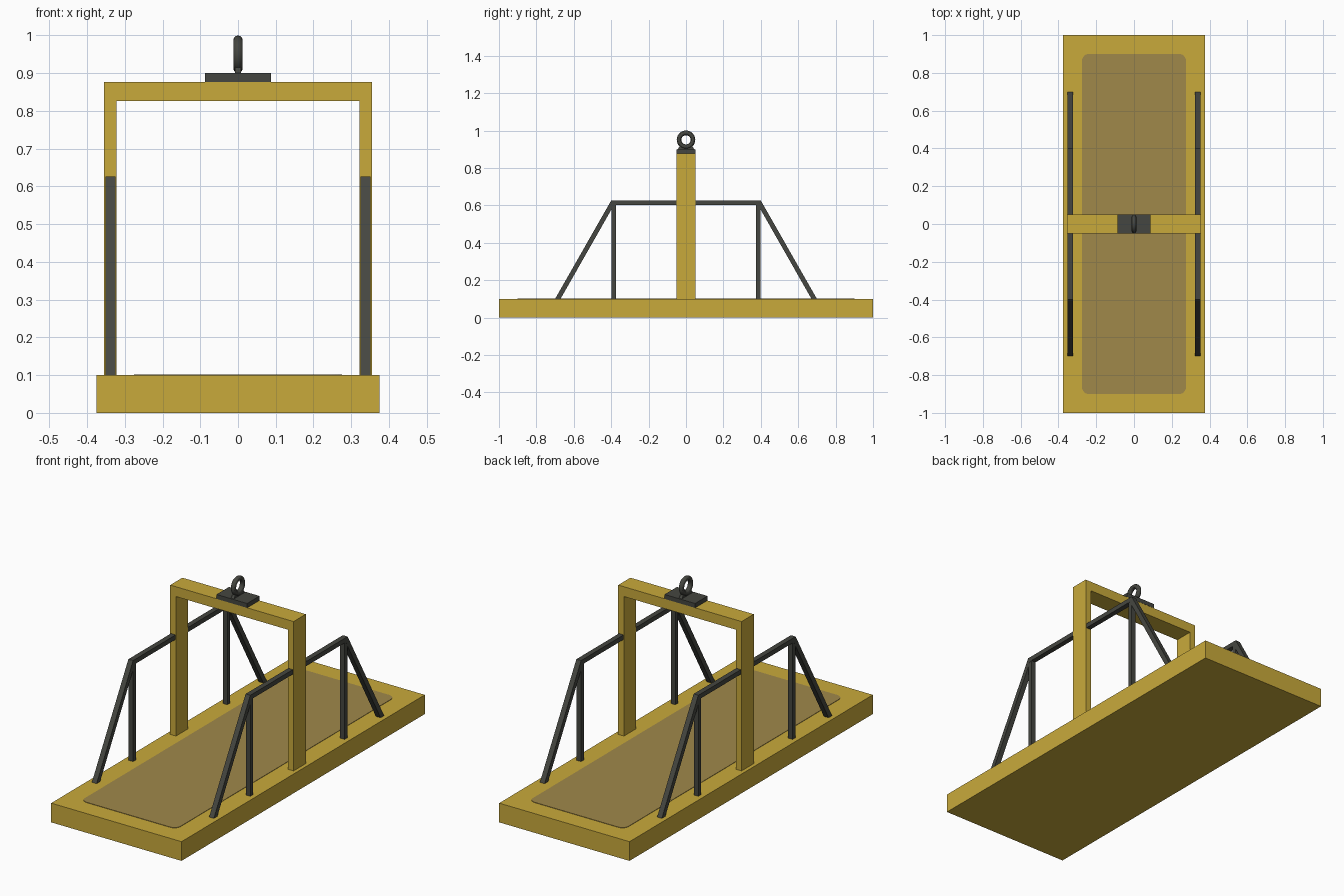
import bpy, bmesh, math

if "Cube" in bpy.data.objects:
    bpy.data.objects.remove(bpy.data.objects["Cube"])


def material(name, rgb):
    m = bpy.data.materials.new(name)
    m.diffuse_color = (*rgb, 1)
    m.use_nodes = True
    m.node_tree.nodes["Principled BSDF"].inputs["Base Color"].default_value = m.diffuse_color
    return m


YELLOW = material("yellow paint", (0.584, 0.402, 0.044))
STEEL = material("dark steel", (0.060, 0.062, 0.052))
MAT = material("worn deck brown", (0.352, 0.246, 0.068))


def prism(name, points, axis, lo, hi, mat):
    """Extrude a closed 2D outline along x, y or z."""
    place = {"x": lambda a, b, d: (d, a, b),
             "y": lambda a, b, d: (a, d, b),
             "z": lambda a, b, d: (a, b, d)}[axis]
    bm = bmesh.new()
    face = bm.faces.new([bm.verts.new(place(a, b, lo)) for a, b in points])
    ext = bmesh.ops.extrude_face_region(bm, geom=[face])
    start, end = place(0, 0, lo), place(0, 0, hi)
    bmesh.ops.translate(bm, vec=[e - s for s, e in zip(start, end)],
                        verts=[g for g in ext["geom"] if isinstance(g, bmesh.types.BMVert)])
    bmesh.ops.recalc_face_normals(bm, faces=bm.faces)
    me = bpy.data.meshes.new(name)
    bm.to_mesh(me)
    bm.free()
    me.materials.append(mat)
    ob = bpy.data.objects.new(name, me)
    bpy.context.collection.objects.link(ob)
    return ob


def box(name, x0, x1, y0, y1, z0, z1, mat):
    return prism(name, [(x0, y0), (x1, y0), (x1, y1), (x0, y1)], "z", z0, z1, mat)


# Platform
box("platform", -0.375, 0.375, -1, 1, 0, 0.1, YELLOW)

# Deck panel with rounded corners, laid on the platform
r = 0.035
outline = []
for cx, cy, start in ((1, 1, 0), (-1, 1, 90), (-1, -1, 180), (1, -1, 270)):
    for i in range(7):
        a = math.radians(start + 15 * i)
        outline.append((cx * (0.275 - r) + r * math.cos(a),
                        cy * (0.9 - r) + r * math.sin(a)))
prism("deck_panel", outline, "z", 0.099, 0.102, MAT)

# Lifting arch across the middle
prism("lifting_arch", [(-0.355, 0.1), (-0.355, 0.877), (0.355, 0.877), (0.355, 0.1),
                       (0.322, 0.1), (0.322, 0.826), (-0.322, 0.826), (-0.322, 0.1)],
      "y", -0.05, 0.05, YELLOW)

# Side rails: sloped ends, top bar and upright posts
rail = [(-0.70, 0.1), (-0.40, 0.626), (0.40, 0.626), (0.70, 0.1),
        (0.671, 0.1), (0.385, 0.602), (-0.385, 0.602), (-0.671, 0.1)]
for side, s in (("left", -1), ("right", 1)):
    x0, x1 = s * 0.3375 - 0.0135, s * 0.3375 + 0.0135
    prism(side + "_rail", rail, "x", x0, x1, STEEL)
    for end, t in (("front", -1), ("back", 1)):
        y = t * 0.3875
        box(f"{side}_{end}_post", x0 + 0.0005, x1 - 0.0005,
            y - 0.012, y + 0.012, 0.1, 0.61, STEEL)

# Lifting plate, eye foot and eye ring
box("lifting_plate", -0.088, 0.088, -0.051, 0.051, 0.877, 0.9, STEEL)
prism("eye_foot", [(-0.046, 0.9), (0.046, 0.9), (0.028, 0.921), (-0.028, 0.921)],
      "x", -0.008, 0.008, STEEL)
bpy.ops.mesh.primitive_torus_add(major_segments=32, minor_segments=12,
                                 major_radius=0.037, minor_radius=0.0125,
                                 location=(0, 0, 0.9505), rotation=(0, math.pi / 2, 0))
ring = bpy.context.object
ring.name = "eye_ring"
ring.data.materials.append(STEEL)
bpy.ops.object.shade_smooth_by_angle()
